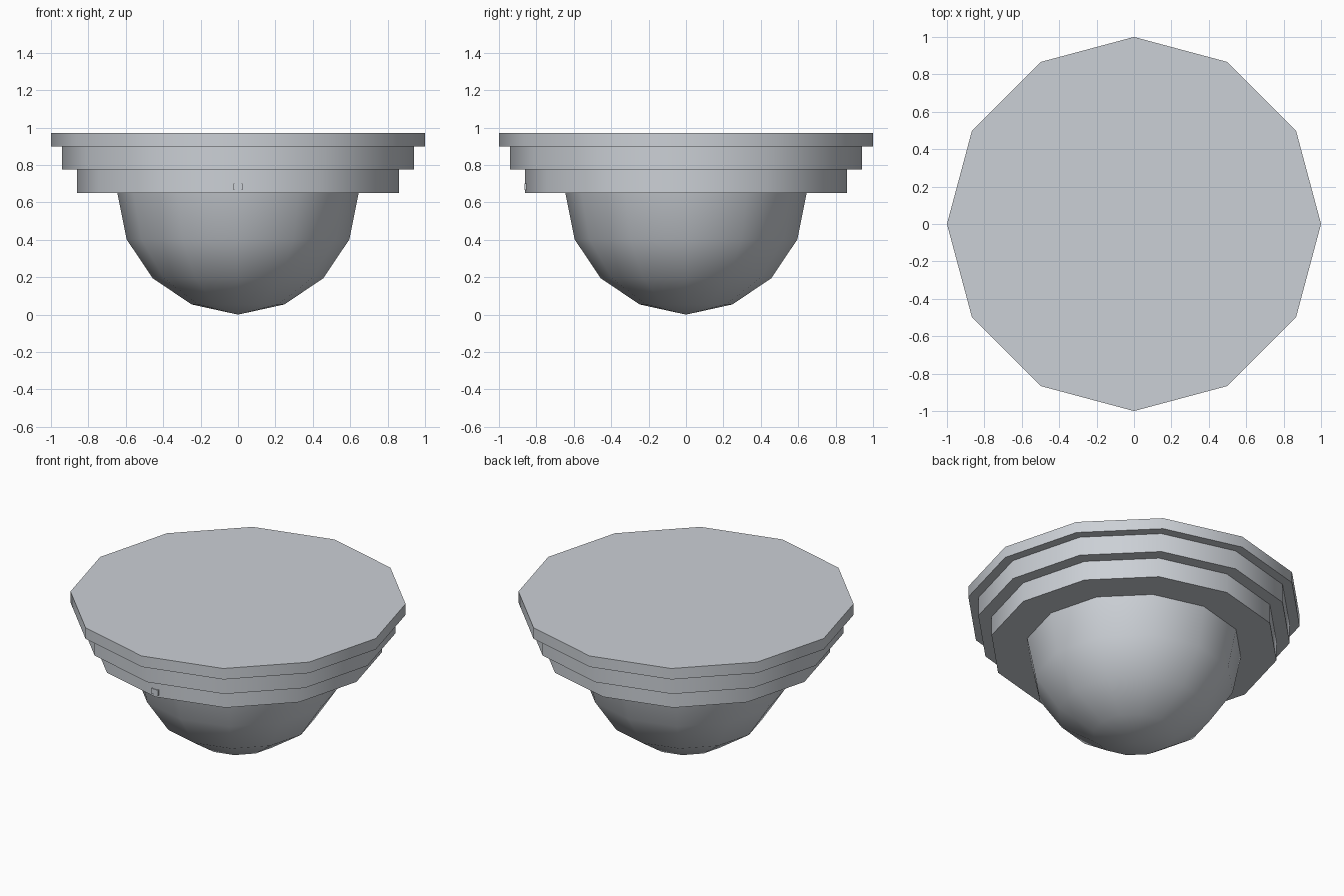
import bpy, bmesh, math

if "Cube" in bpy.data.objects:
    bpy.data.objects.remove(bpy.data.objects["Cube"])

SIDES = 12

pale_grey = bpy.data.materials.new("pale_grey")
pale_grey.diffuse_color = (0.60, 0.63, 0.67, 1.0)
pale_grey.use_nodes = True
pale_grey.node_tree.nodes["Principled BSDF"].inputs["Base Color"].default_value = pale_grey.diffuse_color


def lathe(name, profile):
    """Revolve (radius, z) points around z; radius 0 makes a pole, open ends are capped."""
    bm = bmesh.new()
    rings = []
    for r, z in profile:
        if r == 0:
            rings.append([bm.verts.new((0, 0, z))] * SIDES)
        else:
            rings.append([bm.verts.new((r * math.cos(math.tau * i / SIDES),
                                        r * math.sin(math.tau * i / SIDES), z))
                          for i in range(SIDES)])
    for low, high in zip(rings, rings[1:]):
        for i in range(SIDES):
            j = (i + 1) % SIDES
            corners = dict.fromkeys((low[i], low[j], high[j], high[i]))
            bm.faces.new(list(corners))
    for ring in (rings[0], rings[-1]):
        if ring[0] is not ring[1]:
            bm.faces.new(ring)
    return finish(name, bm)


def finish(name, bm):
    bmesh.ops.recalc_face_normals(bm, faces=bm.faces)
    mesh = bpy.data.meshes.new(name)
    bm.to_mesh(mesh)
    bm.free()
    mesh.materials.append(pale_grey)
    obj = bpy.data.objects.new(name, mesh)
    bpy.context.collection.objects.link(obj)
    bpy.ops.object.select_all(action='DESELECT')
    obj.select_set(True)
    bpy.context.view_layer.objects.active = obj
    bpy.ops.object.shade_smooth_by_angle(angle=math.radians(40))
    return obj


# Three stacked mounting tiers, widest at the top
for name, radius, z0, z1 in (("top_plate", 1.0, 0.90, 0.972),
                             ("middle_tier", 0.94, 0.777, 0.90),
                             ("lower_tier", 0.86, 0.65, 0.777)):
    lathe(name, [(radius, z0), (radius, z1)])

# Hanging half-sphere dome
R, DOME_Z = 0.645, 0.65
dome = [(0, DOME_Z - R)]
for k in range(1, 5):
    a = math.radians(22.5 * k)
    dome.append((R * math.sin(a), DOME_Z - R * math.cos(a)))
dome[0] = (0, 0)
lathe("dome", dome)

# Tiny indicator on the front of the lower tier
bm = bmesh.new()
bmesh.ops.create_cube(bm, size=1)
bmesh.ops.scale(bm, vec=(0.05, 0.03, 0.035), verts=bm.verts)
bmesh.ops.translate(bm, vec=(0, -0.848, 0.683), verts=bm.verts)
finish("indicator", bm)
